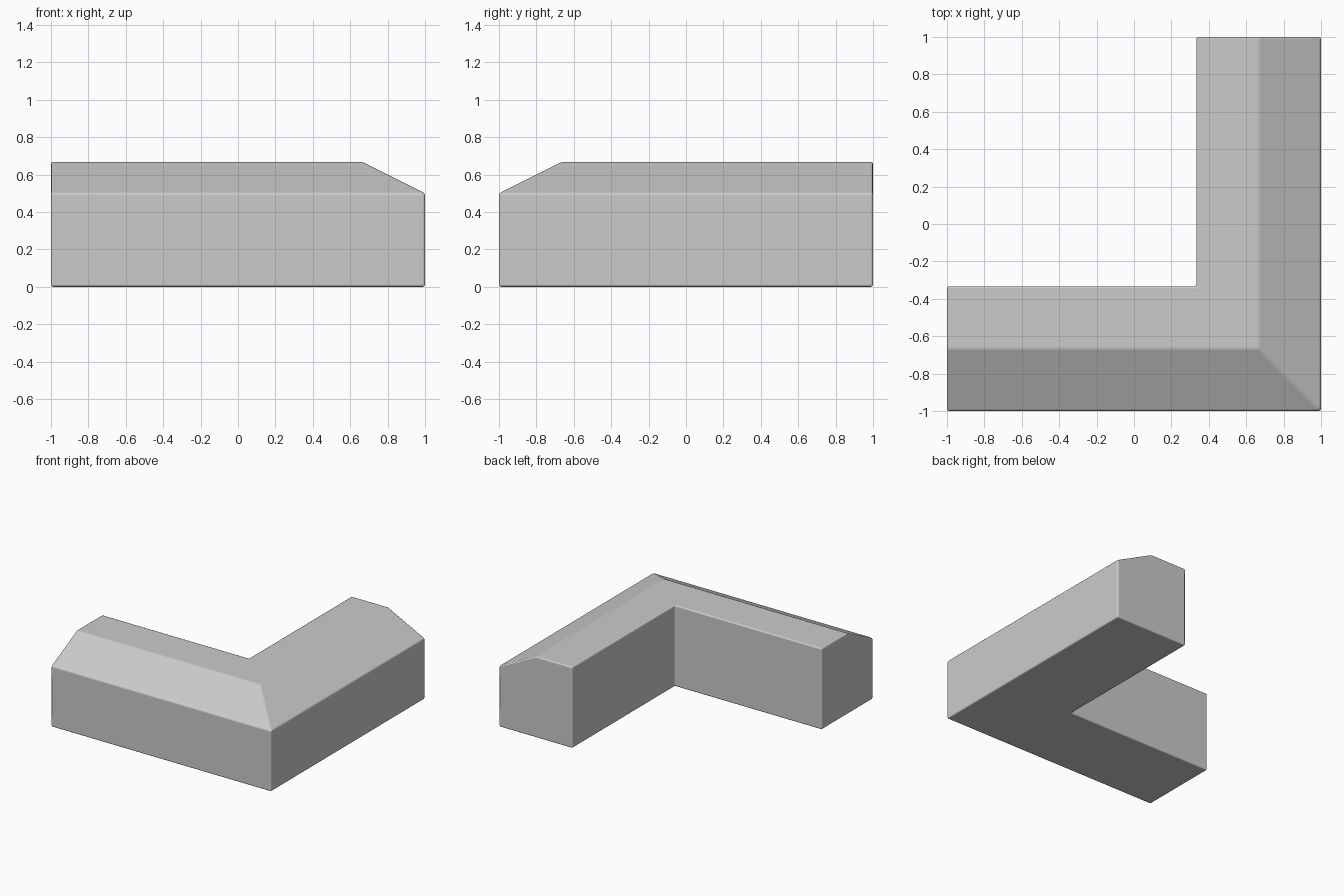
import bpy, bmesh, math

if "Cube" in bpy.data.objects:
    bpy.data.objects.remove(bpy.data.objects["Cube"])

# Cross-section: distance in from the outer wall, height
profile = [(0, 0), (0, 0.5), (1/3, 2/3), (2/3, 2/3), (2/3, 0)]

# Mitred sweep: left end, corner, back end
stations = [
    lambda d: (-1, -1 + d),
    lambda d: (1 - d, -1 + d),
    lambda d: (1 - d, 1),
]

bm = bmesh.new()
rings = [[bm.verts.new((*place(d), z)) for d, z in profile] for place in stations]
n = len(profile)
for a, b in zip(rings, rings[1:]):
    for i in range(n):
        j = (i + 1) % n
        bm.faces.new((a[i], b[i], b[j], a[j]))

# End caps
bm.faces.new(rings[0])
bm.faces.new(rings[-1])
bmesh.ops.recalc_face_normals(bm, faces=bm.faces[:])

mesh = bpy.data.meshes.new("corner_trim")
bm.to_mesh(mesh)
bm.free()
trim = bpy.data.objects.new("corner_trim", mesh)
bpy.context.collection.objects.link(trim)

# Slightly eased edges with flat-looking faces
for p in mesh.polygons:
    p.use_smooth = True
bevel = trim.modifiers.new("eased_edges", 'BEVEL')
bevel.width = 0.012
bevel.segments = 2
bevel.limit_method = 'ANGLE'
bevel.angle_limit = math.radians(15)
bevel.harden_normals = True
